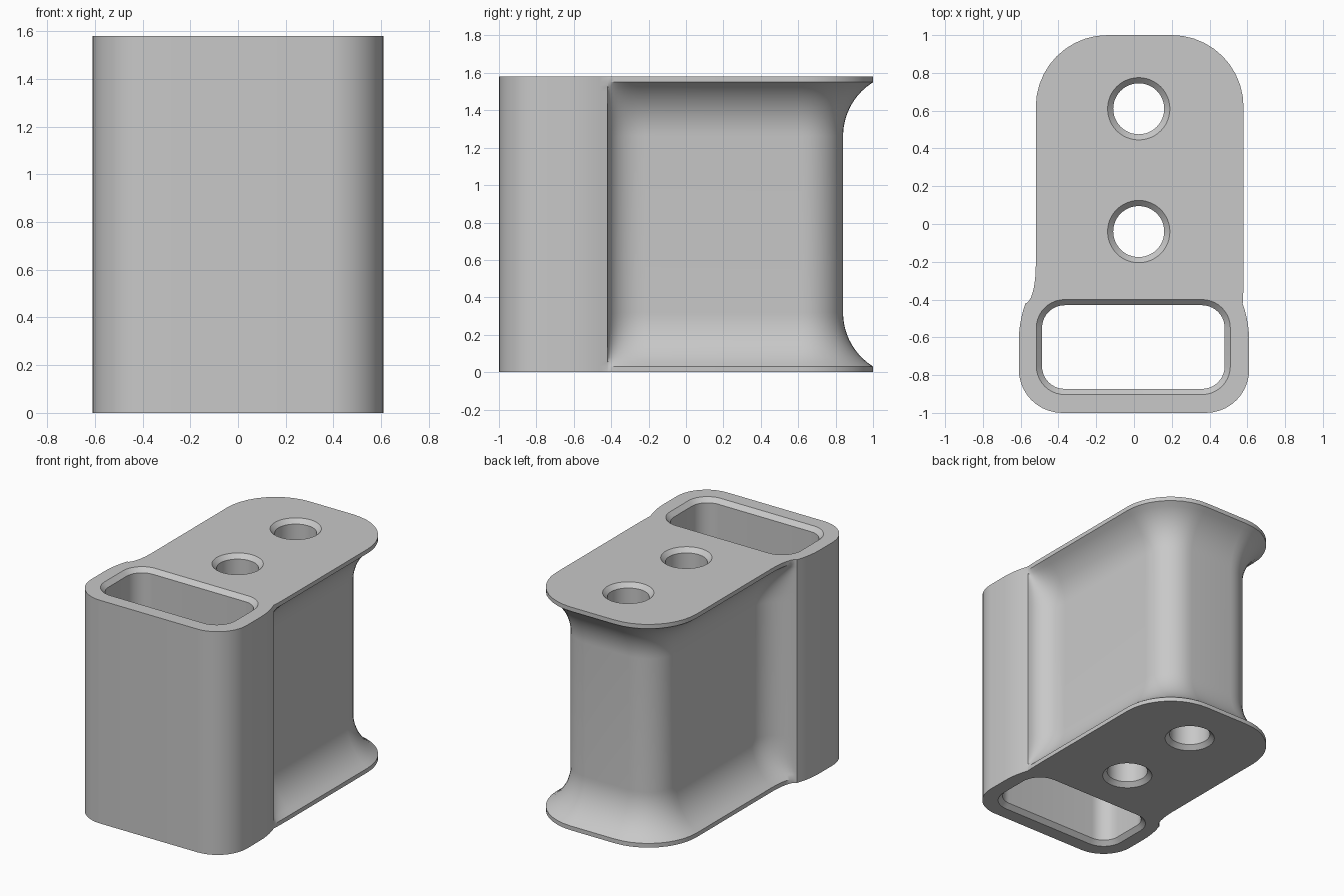
import bpy, bmesh
from math import pi, sin, cos, sqrt, radians

if "Cube" in bpy.data.objects:
    bpy.data.objects.remove(bpy.data.objects["Cube"], do_unlink=True)

HEIGHT = 1.58
RIM = 0.03        # thickness of the end flanges
WAIST = 0.16      # depth of the hollowed grip
FLARE = 0.34      # radius of the flare under each flange
MID_X = 0.03      # axis of the rear body

grey = bpy.data.materials.new("plain grey")
grey.use_nodes = True
grey.diffuse_color = (0.58, 0.58, 0.58, 1)
grey.node_tree.nodes["Principled BSDF"].inputs["Base Color"].default_value = grey.diffuse_color


def arc(cx, cy, r, start, end, n=10):
    return [(cx + r * cos(start + (end - start) * i / n),
             cy + r * sin(start + (end - start) * i / n)) for i in range(n + 1)]


def rounded_rect(x0, x1, y0, y1, r):
    return (arc(x1 - r, y0 + r, r, -pi / 2, 0) + arc(x1 - r, y1 - r, r, 0, pi / 2)
            + arc(x0 + r, y1 - r, r, pi / 2, pi) + arc(x0 + r, y0 + r, r, pi, 1.5 * pi))


def loft(name, layers):
    """Join outlines, given as (z, points), into a capped solid."""
    bm = bmesh.new()
    rings = [[bm.verts.new((x, y, z)) for x, y in pts] for z, pts in layers]
    n = len(rings[0])
    for low, high in zip(rings, rings[1:]):
        for i in range(n):
            j = (i + 1) % n
            bm.faces.new((low[i], low[j], high[j], high[i]))
    bm.faces.new(rings[0][::-1])
    bm.faces.new(rings[-1])
    bmesh.ops.recalc_face_normals(bm, faces=bm.faces)
    mesh = bpy.data.meshes.new(name)
    bm.to_mesh(mesh)
    bm.free()
    mesh.materials.append(grey)
    obj = bpy.data.objects.new(name, mesh)
    bpy.context.collection.objects.link(obj)
    return obj


def half_outline(side, inset):
    """One side of the plan, from the front corner round to the back."""
    wall = 0.55 - inset + side * MID_X
    r = 0.38 - inset
    pts = arc(0.38, -0.77, 0.23, -pi / 2, 0)
    # sleeve curving in, then a hollow fillet into the grip wall
    pts += [(0.61 - 0.035 * (i / 5) ** 2, -0.62 + 0.2 * i / 5) for i in range(6)]
    for i in range(1, 9):
        a = pi / 2 * i / 8
        pts.append((wall + (0.575 - wall) * (1 - sin(a)), -0.22 - 0.2 * cos(a)))
    pts += arc(wall - r, 1 - inset - r, r, 0, pi / 2)
    return [(side * x, y) for x, y in pts]


def outline(inset):
    return half_outline(1, inset) + half_outline(-1, inset)[::-1]


# Body: front sleeve and flared grip in one solid
reach = sqrt(FLARE ** 2 - (FLARE - WAIST) ** 2)
STEPS = 12
lower = [(0, 0)]
for i in range(STEPS + 1):
    drop = reach * (1 - i / STEPS)
    lower.append((RIM + reach - drop, WAIST - FLARE + sqrt(FLARE ** 2 - drop ** 2)))
profile = lower + [(HEIGHT - z, d) for z, d in reversed(lower)]
body = loft("grip_body", [(z, outline(d)) for z, d in profile])


def chamfered_cutter(name, shape, grow):
    """Through cutter that widens by grow at both ends."""
    return loft(name, [(-grow, shape(2 * grow)), (grow, shape(0)),
                       (HEIGHT - grow, shape(0)), (HEIGHT + grow, shape(2 * grow))])


# Slot through the sleeve and two round bores
cutters = [chamfered_cutter(
    "slot_cutter",
    lambda g: rounded_rect(-0.487 - g, 0.48 + g, -0.873 - g, -0.43 + g, 0.12 + g), 0.03)]
for y in (-0.04, 0.61):
    cutters.append(chamfered_cutter(
        "bore_cutter", lambda g, y=y: arc(MID_X - 0.005, y, 0.135 + g, 0, 2 * pi, 48)[:-1], 0.03))

bpy.ops.object.select_all(action='DESELECT')
bpy.context.view_layer.objects.active = body
body.select_set(True)
for cutter in cutters:
    cutter.hide_render = True
    cut = body.modifiers.new("cut", 'BOOLEAN')
    cut.operation = 'DIFFERENCE'
    cut.solver = 'EXACT'
    cut.object = cutter
    bpy.ops.object.modifier_apply(modifier=cut.name)
    bpy.data.objects.remove(cutter, do_unlink=True)

bpy.ops.object.shade_smooth_by_angle(angle=radians(32))
